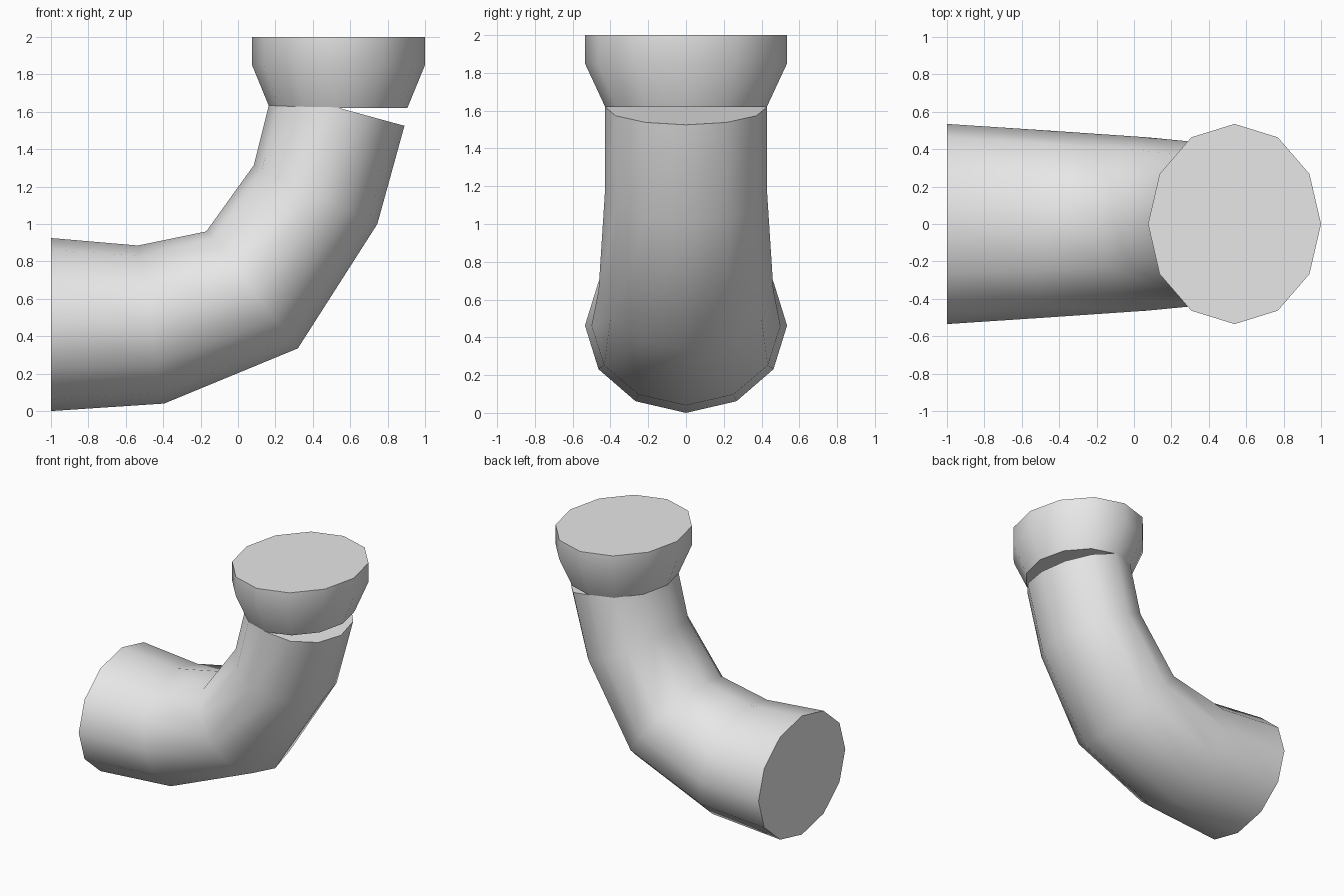
import bpy
import bmesh
import math
from mathutils import Vector

cube = bpy.data.objects.get("Cube")
if cube:
    bpy.data.objects.remove(cube, do_unlink=True)

SIDES = 12

grey = bpy.data.materials.new("plain grey")
grey.use_nodes = True
GREY = (0.8, 0.8, 0.8, 1)
grey.diffuse_color = GREY
grey.node_tree.nodes["Principled BSDF"].inputs["Base Color"].default_value = GREY


def loft(name, sections):
    """Skin closed elliptical rings; each section is (outer xz, inner xz, half width in y)."""
    bm = bmesh.new()
    rings = []
    for outer, inner, half_width in sections:
        a = Vector((outer[0], 0, outer[1]))
        b = Vector((inner[0], 0, inner[1]))
        centre, arm = (a + b) / 2, (a - b) / 2
        side = Vector((0, half_width, 0))
        angles = [math.tau * i / SIDES for i in range(SIDES)]
        rings.append([bm.verts.new(centre + arm * math.cos(t) + side * math.sin(t))
                      for t in angles])
    for low, high in zip(rings, rings[1:]):
        for i in range(SIDES):
            j = (i + 1) % SIDES
            bm.faces.new((low[i], low[j], high[j], high[i]))
    bm.faces.new(rings[0])
    bm.faces.new(rings[-1])
    bmesh.ops.recalc_face_normals(bm, faces=bm.faces)
    mesh = bpy.data.meshes.new(name)
    bm.to_mesh(mesh)
    bm.free()
    mesh.materials.append(grey)
    obj = bpy.data.objects.new(name, mesh)
    bpy.context.collection.objects.link(obj)
    bpy.ops.object.select_all(action="DESELECT")
    obj.select_set(True)
    bpy.context.view_layer.objects.active = obj
    bpy.ops.object.shade_smooth_by_angle(angle=math.radians(50))
    return obj


# Bent pipe, from the wide open end up to the tilted neck
loft("pipe_elbow", [
    ((-1.0, 0.0), (-1.0, 0.925), 0.535),
    ((-0.395, 0.04), (-0.535, 0.885), 0.50),
    ((0.32, 0.335), (-0.17, 0.96), 0.463),
    ((0.745, 1.0), (0.085, 1.315), 0.43),
    ((0.89, 1.525), (0.185, 1.717), 0.43),
])

# Flared collar sitting level on the neck
CX = 0.5375
loft("pipe_collar", [
    ((CX + rx, z), (CX - rx, z), ry)
    for rx, ry, z in ((0.368, 0.428, 1.62), (0.4625, 0.535, 1.85), (0.4625, 0.535, 2.0))
])
